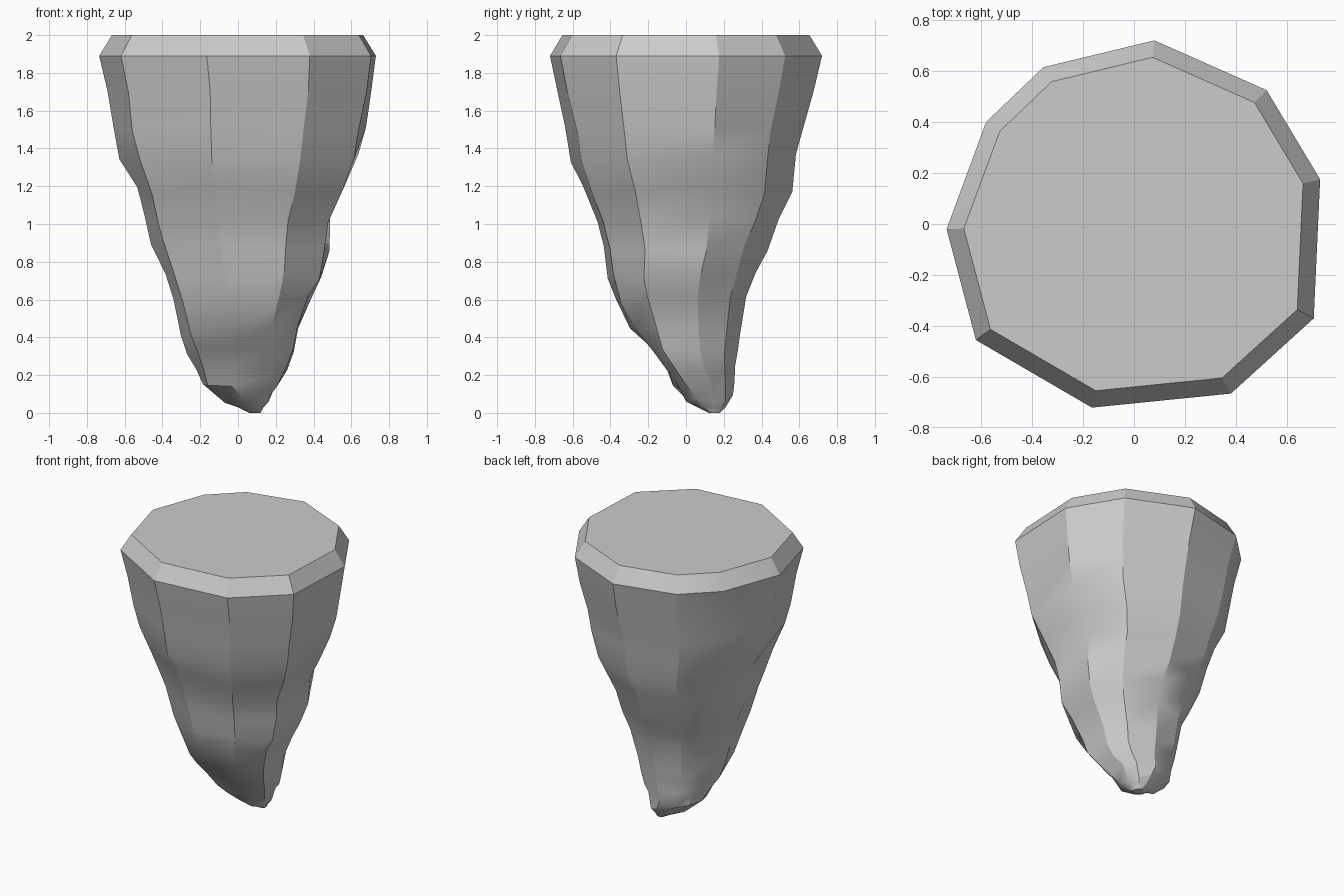
import bpy, bmesh, random
from mathutils import Vector

random.seed(4)

# ten-sided plan outline at the widest level
PLAN = [(0.08, 0.72), (0.52, 0.525), (0.73, 0.175), (0.705, -0.37), (0.38, -0.665),
        (-0.165, -0.72), (-0.62, -0.455), (-0.735, -0.02), (-0.58, 0.4), (-0.355, 0.615)]

# levels of the tapering rock: z, x min, x max, y min, y max
LEVELS = [(1.89, -0.735, 0.73, -0.72, 0.72),
          (1.70, -0.69, 0.705, -0.68, 0.675),
          (1.50, -0.66, 0.67, -0.635, 0.63),
          (1.35, -0.63, 0.63, -0.605, 0.595),
          (1.18, -0.54, 0.57, -0.54, 0.56),
          (1.03, -0.50, 0.50, -0.48, 0.50),
          (0.88, -0.46, 0.48, -0.43, 0.435),
          (0.73, -0.39, 0.44, -0.41, 0.37),
          (0.60, -0.345, 0.385, -0.37, 0.325),
          (0.43, -0.30, 0.325, -0.30, 0.29),
          (0.33, -0.27, 0.30, -0.25, 0.275),
          (0.23, -0.225, 0.26, -0.165, 0.265),
          (0.15, -0.19, 0.21, -0.07, 0.255),
          (0.07, -0.07, 0.165, -0.01, 0.245),
          (0.03, 0.0, 0.135, 0.06, 0.21),
          (0.00, 0.06, 0.12, 0.12, 0.18)]


def remap(v, a, b, lo, hi):
    return lo + (v - a) / (b - a) * (hi - lo)


bm = bmesh.new()
rings = [[bm.verts.new((x * 0.908, y * 0.908, 2.0)) for x, y in PLAN]]
for n, (z, x0, x1, y0, y1) in enumerate(LEVELS):
    ring = []
    for i, (px, py) in enumerate(PLAN):
        p = Vector((remap(px, -0.735, 0.73, x0, x1), remap(py, -0.72, 0.72, y0, y1), z))
        # rough, chipped surface below the rim
        if 1 < n < len(LEVELS) - 2:
            p.x *= 1 + random.uniform(-0.025, 0.015)
            p.y *= 1 + random.uniform(-0.025, 0.015)
            p.z += random.uniform(-0.025, 0.025)
        # broken hollow under the front face
        if i in (4, 5) and 0.2 < z < 0.4:
            p.y += 0.06
        ring.append(bm.verts.new(p))
    rings.append(ring)

# sides, flat top and small tip
for a, b in zip(rings, rings[1:]):
    for i in range(len(PLAN)):
        j = (i + 1) % len(PLAN)
        bm.faces.new((a[i], a[j], b[j], b[i]))
bm.faces.new(rings[0])
bm.faces.new(rings[-1])
bmesh.ops.recalc_face_normals(bm, faces=bm.faces)

mesh = bpy.data.meshes.new("rock_spike")
bm.to_mesh(mesh)
bm.free()
rock = bpy.data.objects.new("rock_spike", mesh)
bpy.context.collection.objects.link(rock)
bpy.context.view_layer.objects.active = rock
rock.select_set(True)
bpy.ops.object.shade_smooth_by_angle(angle=0.5)
